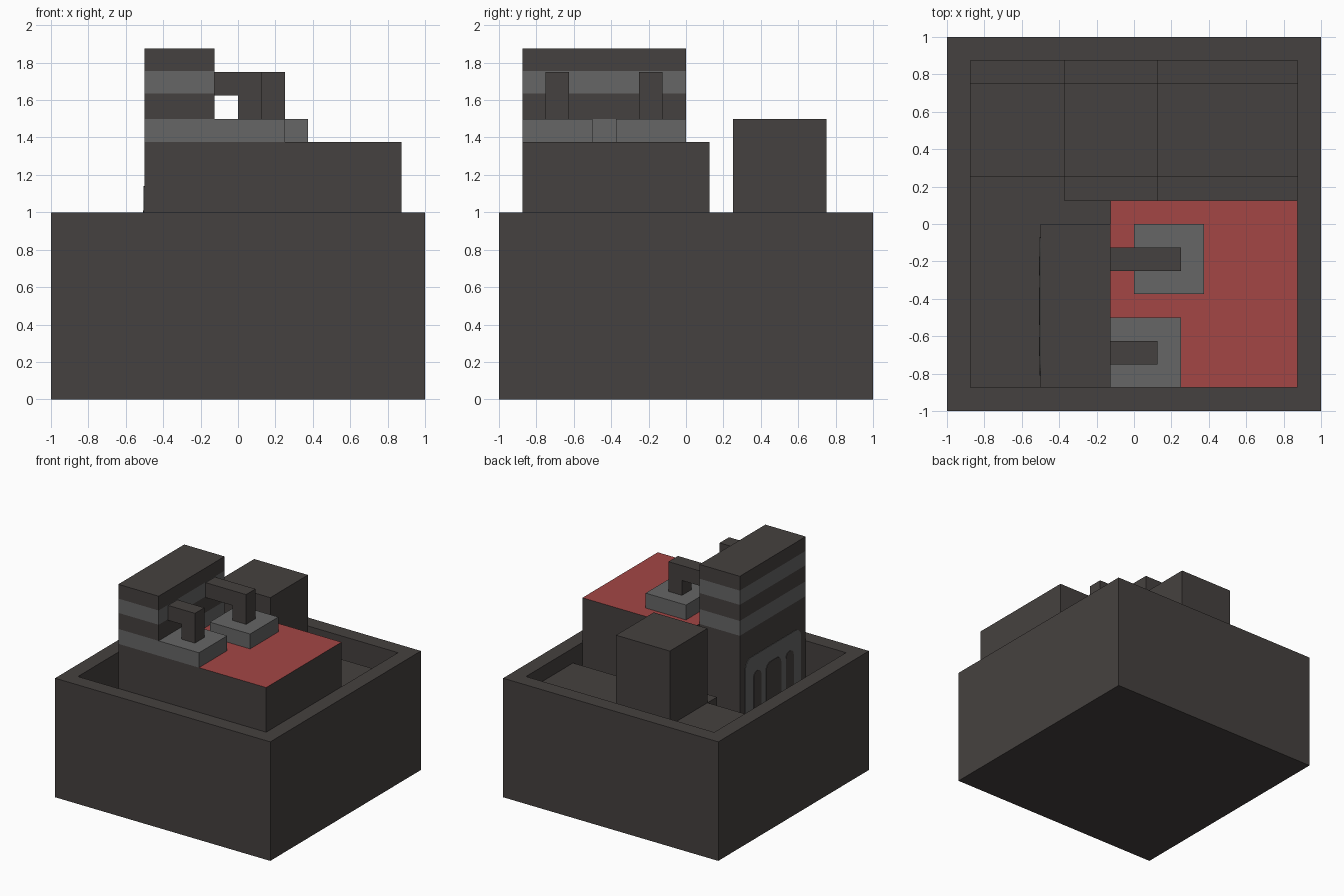
import bpy, bmesh, math
from mathutils import Vector

cube = bpy.data.objects.get("Cube")
if cube:
    bpy.data.objects.remove(cube, do_unlink=True)


def material(name, rgb):
    m = bpy.data.materials.new(name)
    m.use_nodes = True
    m.diffuse_color = (*rgb, 1)
    bsdf = next(n for n in m.node_tree.nodes if n.type == 'BSDF_PRINCIPLED')
    bsdf.inputs["Base Color"].default_value = (*rgb, 1)
    bsdf.inputs["Roughness"].default_value = 0.9
    return m


DARK = material("dark brown grey", (0.060, 0.053, 0.050))
GREY = material("mid grey", (0.133, 0.133, 0.133))
RED = material("muted red", (0.366, 0.061, 0.060))

FLOOR = 0.125


def finish(name, bm, mats):
    bmesh.ops.recalc_face_normals(bm, faces=bm.faces)
    me = bpy.data.meshes.new(name)
    bm.to_mesh(me)
    bm.free()
    for m in mats:
        me.materials.append(m)
    ob = bpy.data.objects.new(name, me)
    bpy.context.collection.objects.link(ob)
    return ob


def box_mesh(x, y, z):
    bm = bmesh.new()
    bmesh.ops.create_cube(bm, size=1)
    for v in bm.verts:
        v.co = [r[0] if c < 0 else r[1] for c, r in zip(v.co, (x, y, z))]
    bm.normal_update()
    return bm


def box(name, x, y, z, mat=DARK):
    return finish(name, box_mesh(x, y, z), [mat])


def top_face(bm):
    return max(bm.faces, key=lambda f: f.calc_center_median().z)


# Open-topped outer box with thin walls
bm = box_mesh((-1, 1), (-1, 1), (0, 1))
floor = top_face(bm)
bmesh.ops.inset_region(bm, faces=[floor], thickness=0.125, use_even_offset=True)
bmesh.ops.inset_region(bm, faces=[floor], thickness=0.0)
for v in floor.verts:
    v.co.z = FLOOR
finish("outer_box", bm, [DARK])

# Raised block with a red top
bm = box_mesh((-0.125, 0.875), (-0.875, 0.125), (FLOOR, 1.375))
top_face(bm).material_index = 1
finish("red_topped_block", bm, [DARK, RED])

# Tower with grey bands cut around it
BANDS = ((1.375, 1.5), (1.635, 1.755))
bm = box_mesh((-0.5, -0.125), (-0.875, 0), (FLOOR, 1.875))
for z in (h for band in BANDS for h in band):
    bmesh.ops.bisect_plane(bm, geom=bm.verts[:] + bm.edges[:] + bm.faces[:],
                           plane_co=(0, 0, z), plane_no=(0, 0, 1))
for f in bm.faces:
    z = f.calc_center_median().z
    f.material_index = int(any(a < z < b for a, b in BANDS))
finish("banded_tower", bm, [DARK, GREY])

# Rear block and the low walkways that cross beneath it
box("rear_block", (-0.375, 0.125), (0.25, 0.75), (0.875, 1.5))
box("cross_walkway", (-0.875, 0.875), (0.25, 0.75), (FLOOR, 0.875))
box("long_walkway", (-0.375, 0.125), (0.125, 0.875), (FLOOR, 0.875))

# Grey pads, each fed by a bent pipe from the tower
for tag, pad_x, pad_y, pipe_end, pipe_y in (
        ("rear", (0, 0.375), (-0.375, 0), 0.25, (-0.25, -0.125)),
        ("front", (-0.125, 0.25), (-0.875, -0.5), 0.125, (-0.75, -0.625))):
    box(tag + "_pad", pad_x, pad_y, (1.375, 1.5), GREY)
    bm = bmesh.new()
    a, b, c = -0.125, pipe_end - 0.125, pipe_end
    outline = [(a, 1.625), (b, 1.625), (b, 1.5), (c, 1.5), (c, 1.75), (a, 1.75)]
    face = bm.faces.new([bm.verts.new((x, pipe_y[0], z)) for x, z in outline])
    side = bmesh.ops.extrude_face_region(bm, geom=[face], use_keep_orig=True)["geom"]
    bmesh.ops.translate(bm, vec=(0, pipe_y[1] - pipe_y[0], 0),
                        verts=[g for g in side if isinstance(g, bmesh.types.BMVert)])
    finish(tag + "_pipe", bm, [DARK])


# Arched plates on the tower's outer side
def arch_plate(name, yc, half, top, radius, x, mat):
    bm = bmesh.new()
    pts = [(yc - half, FLOOR), (yc + half, FLOOR)]
    for sign, start in ((1, 0), (-1, 90)):
        for i in range(7):
            t = math.radians(start + i * 15)
            pts.append((yc + sign * (half - radius) + radius * math.cos(t),
                        top - radius + radius * math.sin(t)))
    face = bm.faces.new([bm.verts.new((x, y, z)) for y, z in pts])
    geom = bmesh.ops.extrude_face_region(bm, geom=[face], use_keep_orig=True)["geom"]
    bmesh.ops.translate(bm, vec=(-0.5 - x, 0, 0),
                        verts=[g for g in geom if isinstance(g, bmesh.types.BMVert)])
    bmesh.ops.remove_doubles(bm, verts=bm.verts, dist=1e-5)
    finish(name, bm, [mat])


arch_plate("arcade_panel", -0.44, 0.37, 1.14, 0.08, -0.504, GREY)
arch_plate("arcade_door", -0.44, 0.10, 1.01, 0.06, -0.508, DARK)
for i, y in enumerate((-0.225, -0.655)):
    arch_plate("arcade_window_%d" % (i + 1), y, 0.05, 1.0, 0.045, -0.508, DARK)
